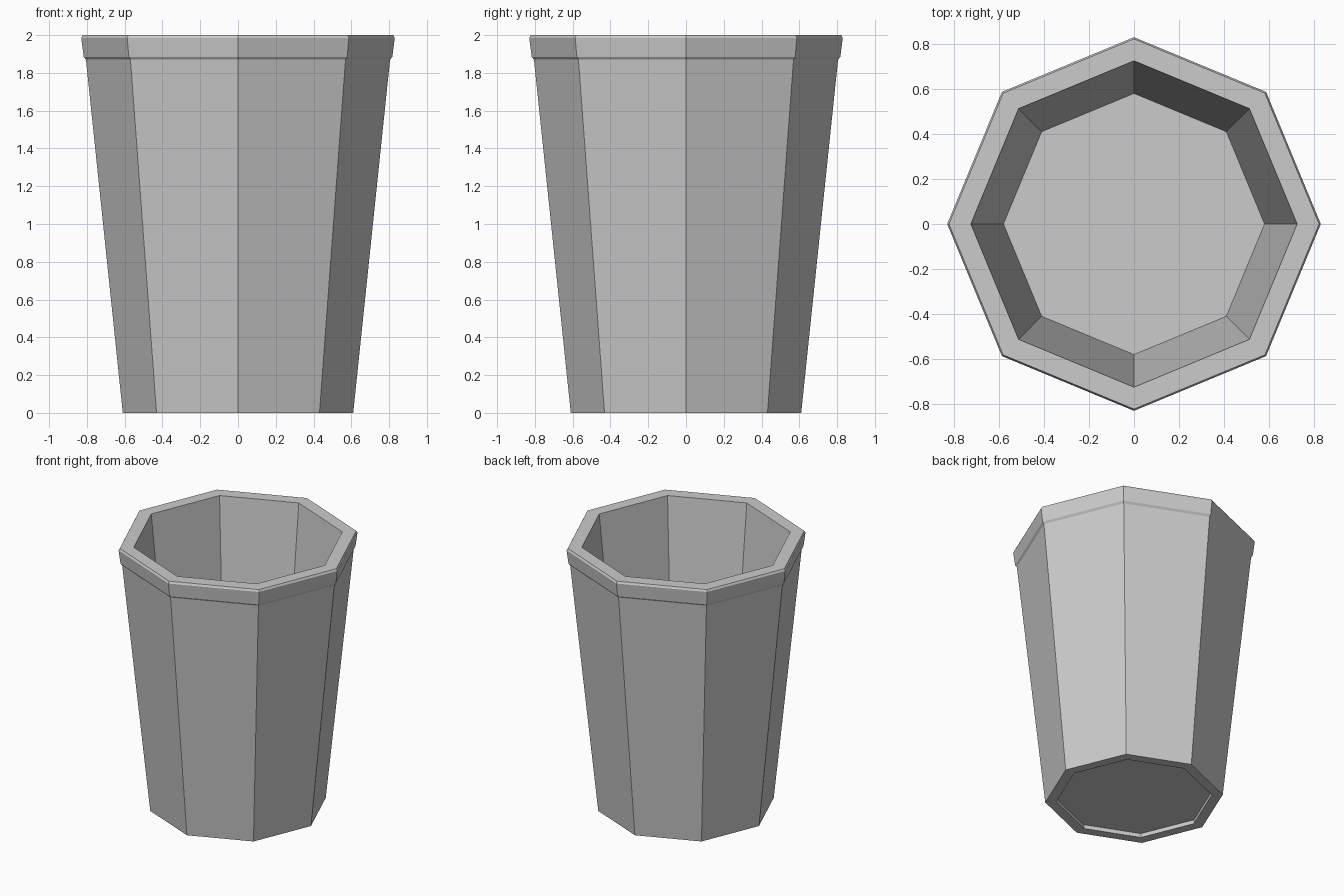
import bpy, bmesh
from math import cos, sin, tau

if "Cube" in bpy.data.objects:
    bpy.data.objects.remove(bpy.data.objects["Cube"])

SIDES = 8


def lathe(name, profile):
    """Revolve a (radius, z) profile into a faceted closed solid."""
    bm = bmesh.new()
    rings = [[bm.verts.new((r * cos(tau * i / SIDES), r * sin(tau * i / SIDES), z))
              for i in range(SIDES)] for r, z in profile]
    for a, b in zip(rings, rings[1:]):
        for i in range(SIDES):
            j = (i + 1) % SIDES
            bm.faces.new((a[i], a[j], b[j], b[i]))
    bm.faces.new(rings[0][::-1])
    bm.faces.new(rings[-1])
    bmesh.ops.recalc_face_normals(bm, faces=bm.faces)
    mesh = bpy.data.meshes.new(name)
    bm.to_mesh(mesh)
    bm.free()
    obj = bpy.data.objects.new(name, mesh)
    bpy.context.collection.objects.link(obj)
    return obj


# Cup: recessed base, tapered wall, raised lip, inner wall and floor
lathe("cup", [
    (0.535, 0.03), (0.535, 0.0),
    (0.61, 0.0), (0.805, 1.87),
    (0.817, 1.885), (0.83, 1.985), (0.822, 2.0),
    (0.725, 2.0), (0.58, 0.6),
])
